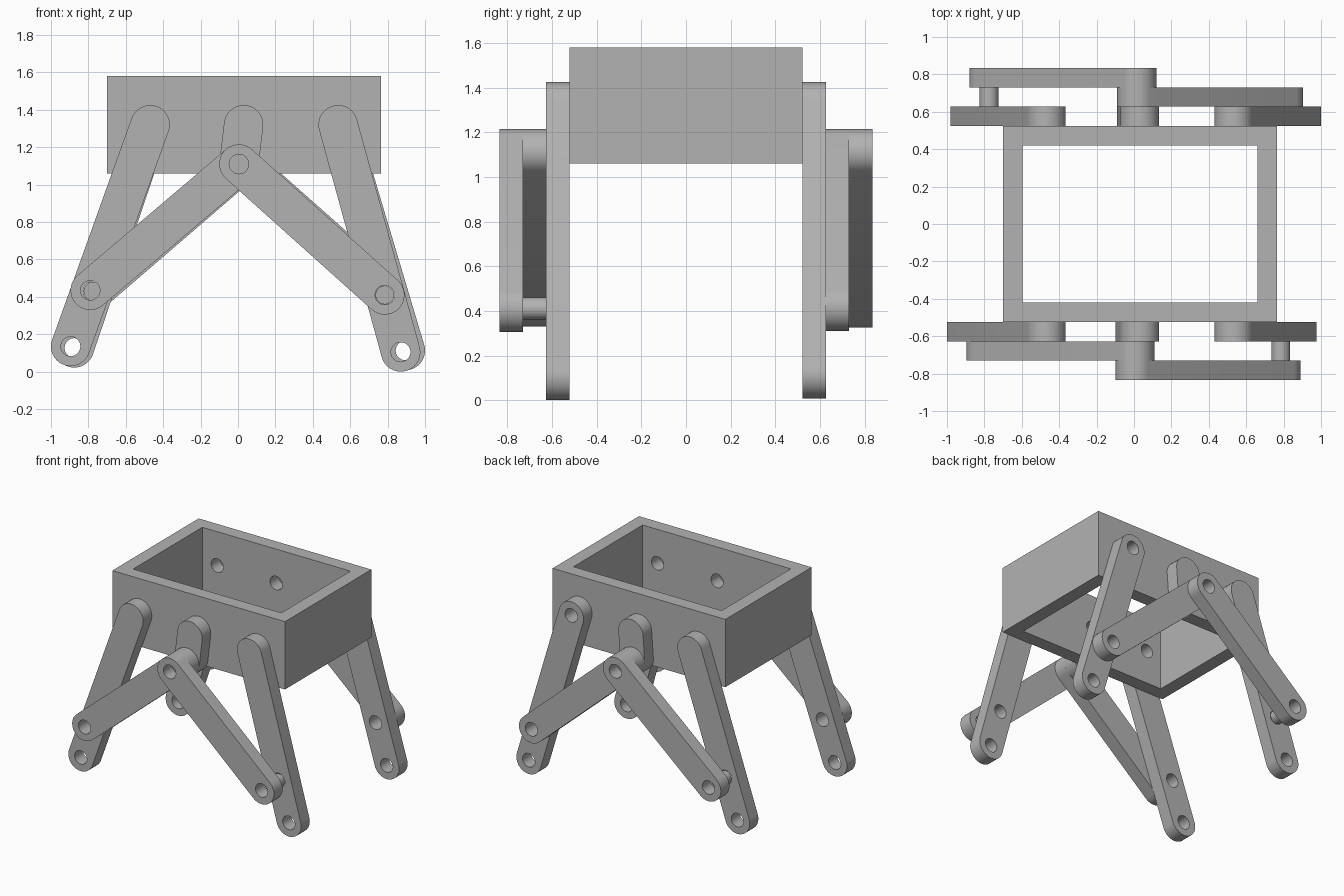
import bpy
from math import pi, cos, sin, atan2
from mathutils import Vector

if "Cube" in bpy.data.objects:
    bpy.data.objects.remove(bpy.data.objects["Cube"])

GREY = (0.45, 0.45, 0.45, 1)
grey = bpy.data.materials.new("plain grey")
grey.use_nodes = True
grey.diffuse_color = GREY
grey.node_tree.nodes["Principled BSDF"].inputs["Base Color"].default_value = GREY

T = 0.104        # plate and wall thickness
R = 0.105        # rounded bar end radius
HOLE = 0.052     # pivot hole radius
WALL_Y = 0.523   # outer face of the body


def arc(centre, radius, start, sweep, steps):
    return [centre + radius * Vector((cos(start + sweep * i / steps), sin(start + sweep * i / steps)))
            for i in range(steps + 1)]


def circle(centre, radius, steps=40):
    return arc(Vector(centre), radius, 0, 2 * pi, steps)[:-1]


def plate(name, outlines, depth):
    """Extruded flat shape; inner outlines become holes."""
    curve = bpy.data.curves.new(name, "CURVE")
    curve.dimensions = "2D"
    curve.fill_mode = "BOTH"
    curve.extrude = depth / 2
    for outline in outlines:
        spline = curve.splines.new("POLY")
        spline.points.add(len(outline) - 1)
        for point, co in zip(spline.points, outline):
            point.co = (co[0], co[1], 0, 1)
        spline.use_cyclic_u = True
    obj = bpy.data.objects.new(name, curve)
    bpy.context.collection.objects.link(obj)
    bpy.ops.object.select_all(action="DESELECT")
    obj.select_set(True)
    bpy.context.view_layer.objects.active = obj
    bpy.ops.object.convert(target="MESH")
    obj = bpy.context.view_layer.objects.active
    obj.data.materials.clear()
    obj.data.materials.append(grey)
    bpy.ops.object.shade_smooth_by_angle()
    return obj


def upright(obj, side, layer):
    """Stand a plate in the XZ plane, in a layer outside the body wall."""
    obj.rotation_euler = (pi / 2, 0, 0)
    obj.location.y = side * (WALL_Y + T * (layer + 0.5))


def bar(name, a, b, side, layer, holes):
    """Round-ended bar from a to b, with holes at the given points."""
    a, b = Vector(a), Vector(b)
    angle = atan2(b.y - a.y, b.x - a.x)
    outline = arc(a, R, angle + pi / 2, pi, 24) + arc(b, R, angle - pi / 2, pi, 24)
    upright(plate(name, [outline] + [circle(h, HOLE) for h in holes], T), side, layer)


def rectangle(x0, x1, y):
    return [(x0, -y), (x1, -y), (x1, y), (x0, y)]


# Open rectangular body
LEFT, RIGHT, BOTTOM, TOP = -0.70, 0.765, 1.06, 1.58
body = plate("body_frame", [rectangle(LEFT, RIGHT, WALL_Y),
                            rectangle(LEFT + T, RIGHT - T, WALL_Y - T)], TOP - BOTTOM)
body.location.z = (BOTTOM + TOP) / 2

# Pivot holes through the long walls
PIVOT_Z = 1.32
PIVOTS = (-0.47, 0.03, 0.535)
for x in PIVOTS:
    cutter = plate("pivot_cutter", [circle((x, PIVOT_Z), HOLE)], 2)
    cutter.rotation_euler = (pi / 2, 0, 0)
    cutter.hide_render = True
    cut = body.modifiers.new("pivot_hole", "BOOLEAN")
    cut.operation = "DIFFERENCE"
    cut.solver = "EXACT"
    cut.object = cutter
    # merge the cap and side borders so that the solids are closed
    for obj in (cutter, body):
        bpy.ops.object.select_all(action="DESELECT")
        obj.select_set(True)
        bpy.context.view_layer.objects.active = obj
        bpy.ops.object.mode_set(mode="EDIT")
        bpy.ops.mesh.select_all(action="SELECT")
        bpy.ops.mesh.remove_doubles(threshold=0.0001)
        bpy.ops.mesh.normals_make_consistent(inside=False)
        bpy.ops.object.mode_set(mode="OBJECT")
    bpy.ops.object.modifier_apply(modifier=cut.name)
    bpy.data.objects.remove(cutter)
bpy.ops.object.shade_smooth_by_angle()

# Per side: crank joint, then (foot, knee) for the -x and +x legs
SIDES = {
    "front": (-1, (0.005, 1.11), ((-0.895, 0.135), (-0.79, 0.435)), ((0.87, 0.105), (0.785, 0.41))),
    "back": (1, (0.015, 1.11), ((-0.875, 0.127), (-0.775, 0.43)), ((0.895, 0.113), (0.80, 0.415))),
}
for label, (side, joint, *legs) in SIDES.items():
    bar(label + "_crank", (PIVOTS[1], PIVOT_Z), joint, side, 0, [])
    for i, (foot, knee) in enumerate(legs):
        name = label + ("_right", "_left")[i]
        hip = (PIVOTS[2 * i], PIVOT_Z)
        holes = [foot, knee]
        if name == "back_left":
            holes.append(hip)
        bar(name + "_leg", hip, foot, side, 0, holes)
        # the two links overlap at the joint, so one sits a layer further out
        outer = (i == 1) == (side == -1)
        bar(name + "_link", joint, knee, side, 2 if outer else 1, [knee, joint] if outer else [knee])
        if outer:
            upright(plate(name + "_spacer_pin", [circle(knee, 0.05)], T), side, 1)
